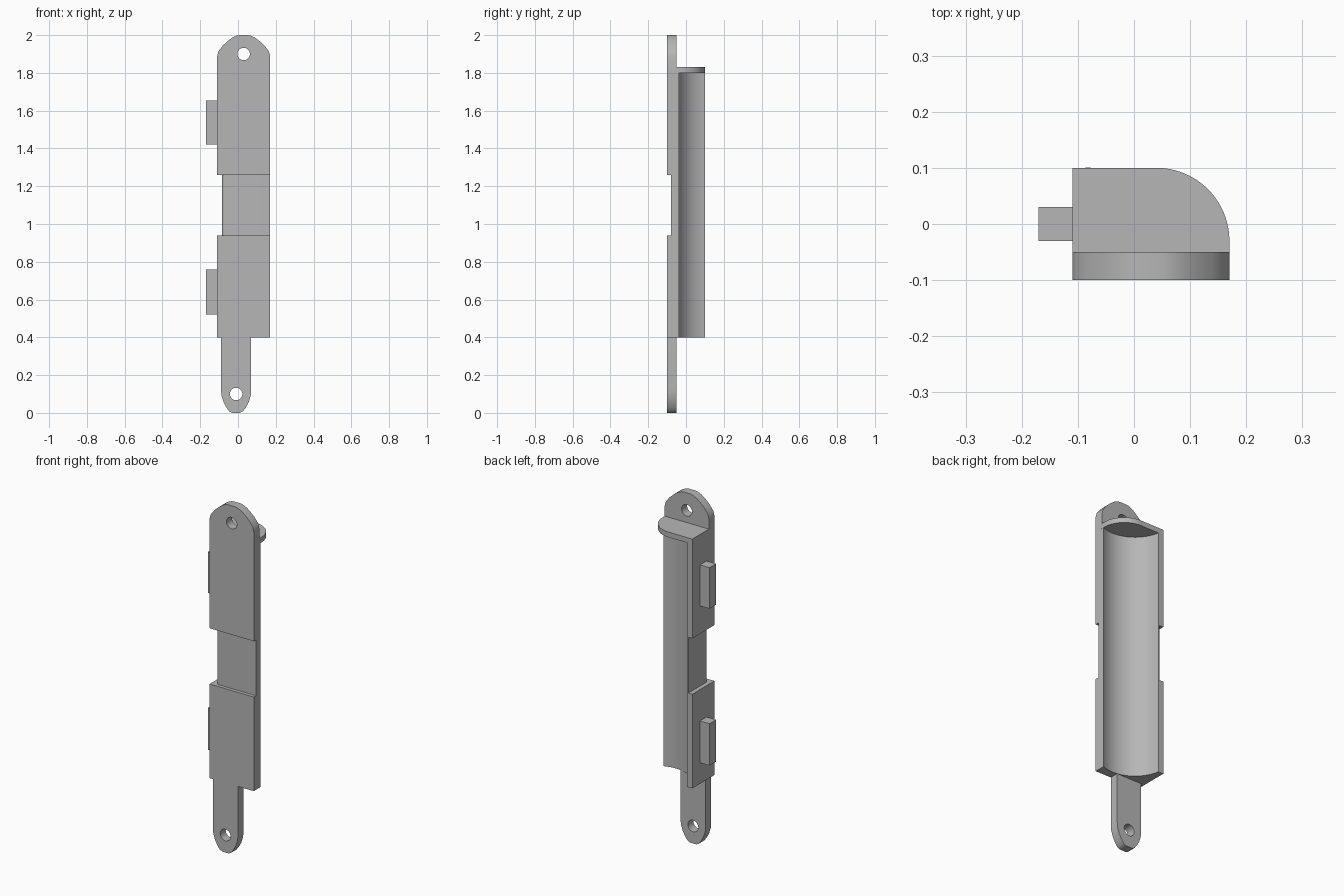
import bpy
import bmesh
from math import cos, sin, atan2, radians, pi
from mathutils import Vector

cube = bpy.data.objects.get("Cube")
if cube:
    bpy.data.objects.remove(cube, do_unlink=True)

grey = bpy.data.materials.new("plain grey")
grey.use_nodes = True
grey.diffuse_color = (0.47, 0.47, 0.47, 1)
grey.node_tree.nodes["Principled BSDF"].inputs["Base Color"].default_value = grey.diffuse_color


def arc(cx, cy, r, start, end, steps):
    """Points along a circular arc, angles in radians."""
    angles = [start + (end - start) * i / steps for i in range(steps + 1)]
    return [(cx + r * cos(a), cy + r * sin(a)) for a in angles]


def prism(name, outline, low, high, upright=True):
    """Extrude an outline along z (upright) or along y."""
    bm = bmesh.new()
    place = (lambda u, v: (u, v, low)) if upright else (lambda u, v: (u, low, v))
    face = bm.faces.new([bm.verts.new(place(u, v)) for u, v in outline])
    moved = bmesh.ops.extrude_face_region(bm, geom=[face])["geom"]
    shift = Vector((0, 0, high - low)) if upright else Vector((0, high - low, 0))
    bmesh.ops.translate(bm, vec=shift, verts=[v for v in moved if isinstance(v, bmesh.types.BMVert)])
    bmesh.ops.recalc_face_normals(bm, faces=bm.faces)
    mesh = bpy.data.meshes.new(name)
    bm.to_mesh(mesh)
    bm.free()
    mesh.materials.append(grey)
    obj = bpy.data.objects.new(name, mesh)
    bpy.context.collection.objects.link(obj)
    return obj


def select(obj):
    bpy.ops.object.select_all(action="DESELECT")
    obj.select_set(True)
    bpy.context.view_layer.objects.active = obj


def cut(obj, cutter):
    """Subtract the cutter and discard it."""
    cutter.hide_render = True
    mod = obj.modifiers.new("cut", "BOOLEAN")
    mod.operation = "DIFFERENCE"
    mod.solver = "EXACT"
    mod.object = cutter
    select(obj)
    bpy.ops.object.modifier_apply(modifier=mod.name)
    bpy.data.objects.remove(cutter, do_unlink=True)


def smooth(obj):
    select(obj)
    bpy.ops.object.shade_smooth_by_angle(angle=radians(30))


LEFT, RIGHT, FRONT, BACK = -0.11, 0.17, -0.10, 0.10
BASE, SHELF, TOP = 0.40, 1.80, 1.83

# Body with a long concave channel facing the back corner
cx, cy, r = 0.10, 0.128, 0.18
start = atan2(-0.04 - cy, RIGHT - cx)
end = atan2(BACK - cy, -0.08 - cx)
channel = arc(cx, cy, r, start, end - 2 * pi if end > start else end, 32)
body = prism("body", [(LEFT, FRONT), (RIGHT, FRONT)] + channel + [(LEFT, BACK)], BASE, SHELF)

# Shallow band around the front and side of the body
band = [(-0.3, -0.3), (0.3, -0.3), (0.3, -0.08)]
band += arc(-0.065, -0.06, 0.02, -pi / 2, -pi, 8)
band += [(-0.085, 0.3), (-0.3, 0.3)]
cut(body, prism("band_cutter", band, 0.94, 1.26))
smooth(body)

# Rounded shelf closing the top of the channel
shelf = [(LEFT, -0.05), (RIGHT, -0.05)] + arc(0.04, -0.03, 0.13, 0, pi / 2, 24) + [(LEFT, BACK)]
smooth(prism("top_shelf", shelf, SHELF, TOP))


def lug(name, middle, half_side, base, tip):
    """Mounting lug whose rounded end is mirrored about its middle."""
    side = [(middle + u, v) for u, v in half_side]
    mirrored = [(middle - u, v) for u, v in reversed(half_side)]
    width = half_side[0][0]
    outline = [(middle + width, base)] + side + mirrored + [(middle - width, base)]
    obj = prism(name, outline, FRONT, -0.05, upright=False)
    cut(obj, prism("hole_cutter", arc(middle, tip, 0.033, 0, 2 * pi * 31 / 32, 31), -0.2, 0.2, upright=False))
    smooth(obj)


# Mounting lugs at both ends
lug("upper_lug", 0.03,
    [(0.14, 1.89), (0.133, 1.915), (0.11, 1.945), (0.085, 1.968), (0.06, 1.987), (0.035, 1.998), (0.02, 2)],
    SHELF, 1.90)
lug("lower_lug", -0.01,
    [(0.08, 0.12), (0.077, 0.09), (0.066, 0.055), (0.05, 0.026), (0.036, 0.008), (0.02, 0)],
    BASE, 0.10)

# Side tabs
for name, low, high in (("lower_tab", 0.52, 0.76), ("upper_tab", 1.42, 1.655)):
    prism(name, [(-0.17, -0.03), (LEFT, -0.03), (LEFT, 0.03), (-0.17, 0.03)], low, high)
